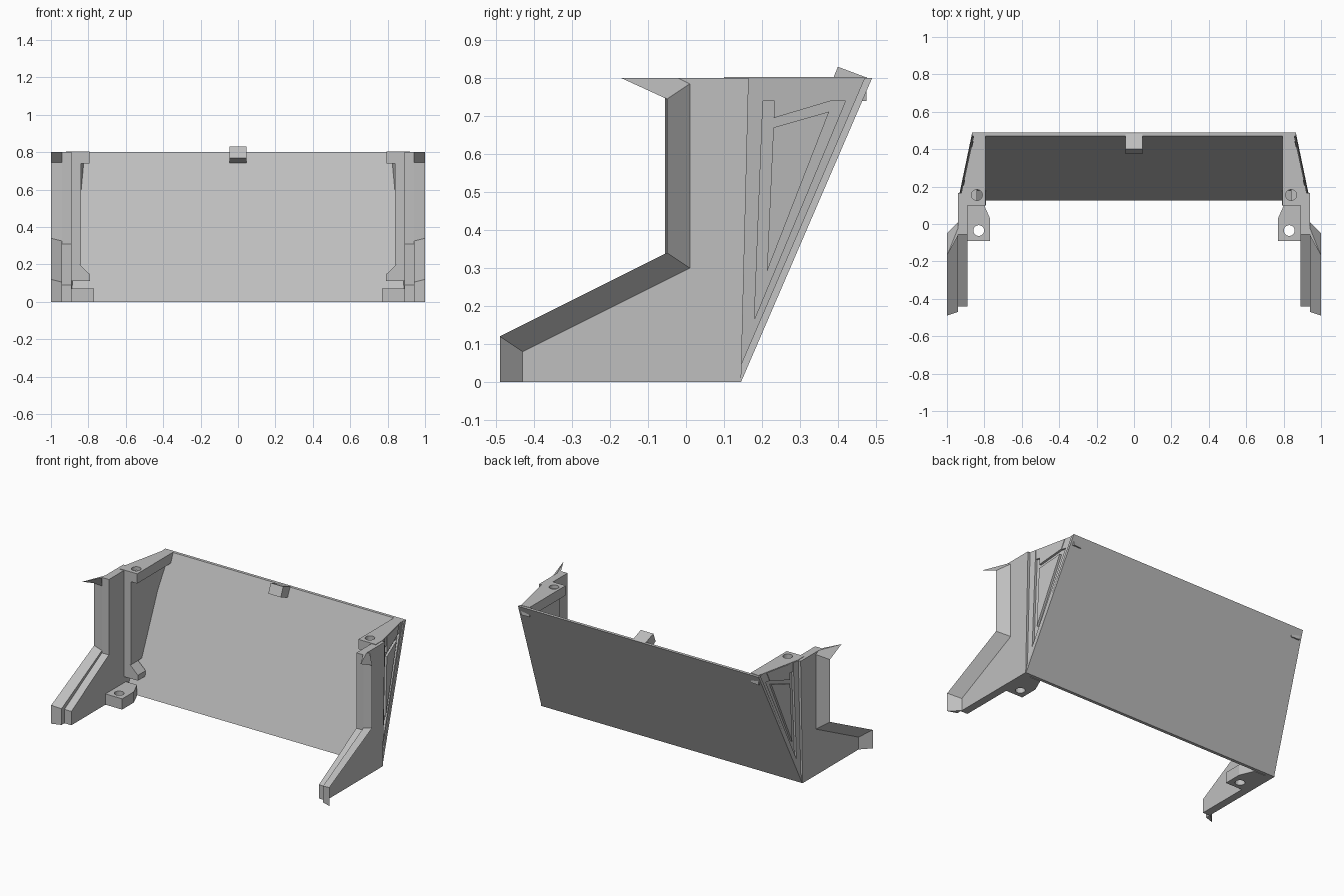
import bpy, bmesh

cube = bpy.data.objects.get("Cube")
if cube:
    bpy.data.objects.remove(cube, do_unlink=True)

grey = bpy.data.materials.new("plain grey")
grey.use_nodes = True
grey.diffuse_color = (0.52, 0.52, 0.52, 1)
grey.node_tree.nodes["Principled BSDF"].inputs["Base Color"].default_value = grey.diffuse_color


def loft(name, rings, mirror=True):
    """Join closed rings of equal length and cap both ends."""
    bm = bmesh.new()
    rows = [[bm.verts.new(p) for p in ring] for ring in rings]
    n = len(rows[0])
    for a, b in zip(rows, rows[1:]):
        for i in range(n):
            j = (i + 1) % n
            bm.faces.new((a[i], a[j], b[j], b[i]))
    bm.faces.new(rows[0])
    bm.faces.new(rows[-1])
    bmesh.ops.recalc_face_normals(bm, faces=bm.faces)
    mesh = bpy.data.meshes.new(name)
    bm.to_mesh(mesh)
    bm.free()
    mesh.materials.append(grey)
    obj = bpy.data.objects.new(name, mesh)
    bpy.context.collection.objects.link(obj)
    if mirror:
        obj.modifiers.new("mirror", 'MIRROR')
    return obj


def side_prism(name, profile, inner, outer, mirror=True):
    """Extrude a (y, z) profile between two x limits, each a function of y."""
    return loft(name, [[(f(y), y, z) for y, z in profile] for f in (inner, outer)], mirror)


def slab(name, plan, low, high):
    return loft(name, [[(x, y, z) for x, y in plan] for z in (low, high)])


def at(x):
    return lambda y: x


def slant(inset):
    return lambda y: 0.94 - (y - 0.145) * 0.217 - inset


def drill(obj, x, y, z):
    """Cut a round screw hole through a bracket, before it is mirrored."""
    bpy.ops.mesh.primitive_cylinder_add(vertices=24, radius=0.029, depth=0.3, location=(x, y, z))
    cutter = bpy.context.object
    mirror = obj.modifiers["mirror"]
    obj.modifiers.remove(mirror)
    cut = obj.modifiers.new("hole", 'BOOLEAN')
    cut.operation, cut.solver, cut.object = 'DIFFERENCE', 'EXACT', cutter
    bpy.context.view_layer.update()
    graph = bpy.context.evaluated_depsgraph_get()
    mesh = bpy.data.meshes.new_from_object(obj.evaluated_get(graph))
    obj.modifiers.clear()
    obj.data = mesh
    bpy.data.objects.remove(cutter, do_unlink=True)
    mesh.materials.clear()
    mesh.materials.append(grey)
    obj.modifiers.new("mirror", 'MIRROR')


# Sloping back panel, narrower at the top
loft("back_panel", [
    [(-w, y, z), (w, y, z), (w, y + 0.02, z), (-w, y + 0.02, z)]
    for w, y, z in ((0.937, 0.125, 0), (0.865, 0.47, 0.8))], mirror=False)

# Centre clip on the top edge
side_prism("centre_clip", [(0.40, 0.83), (0.375, 0.77), (0.447, 0.74), (0.48, 0.8)],
           at(-0.045), at(0.045), mirror=False)

# Side plates with foot and upright
side_prism("side_plate", [
    (-0.44, 0), (-0.44, 0.09), (-0.055, 0.31), (-0.055, 0.8),
    (0.165, 0.8), (0.145, 0)], at(0.89), at(0.94))

# Flared outer rim: plate edge, outer edge and inner edge at each station
root = [(-0.43, 0), (-0.43, 0.08), (0.01, 0.30), (0.01, 0.785), (-0.02, 0.8)]
rim = [(-0.49, 0), (-0.49, 0.12), (-0.05, 0.34), (-0.05, 0.745), (-0.17, 0.8)]
inside = [(-0.47, 0), (-0.47, 0.105), (-0.055, 0.325), (-0.055, 0.745), (-0.06, 0.8)]
loft("flared_rim", [[(0.94, *a), (1.0, *b), (0.94, *c)] for a, b, c in zip(root, rim, inside)])

# Side walls closing the gap to the panel
side_prism("side_wall", [(0.13, 0), (0.15, 0.8), (0.48, 0.8), (0.14, 0)],
           slant(0.05), slant(0.026))
side_prism("wall_block", [(0.1, 0.2), (0.1, 0.78), (0.47, 0.78), (0.22, 0.2)],
           at(0.84), slant(0.027))

# Raised wall strips and triangles, leaving open grooves between them
panels = {
    "front_strip": [(0.145, 0), (0.165, 0.8), (0.205, 0.8), (0.18, 0.165)],
    "rear_strip": [(0.145, 0), (0.18, 0.165), (0.445, 0.8), (0.485, 0.8)],
    "lower_triangle": [(0.213, 0.29), (0.23, 0.67), (0.377, 0.712)],
    "upper_panel": [(0.231, 0.695), (0.235, 0.8), (0.412, 0.8), (0.388, 0.742)],
}
for name, profile in panels.items():
    side_prism(name, profile, slant(0.03), slant(0.012))

# Top flange with screw boss
flange = slab("top_flange", [
    (0.795, 0.1), (0.795, 0.47), (0.853, 0.475), (0.92, 0.165), (0.92, 0.1)], 0.74, 0.803)
drill(flange, 0.84, 0.155, 0.78)

# Small wedge at the foot of the wall block
loft("lower_wedge", [
    [(0.79, 0.1, 0.11), (0.79, 0.18, 0.11), (0.79, 0.18, 0.145), (0.79, 0.1, 0.145)],
    [(0.9, 0.1, 0.11), (0.9, 0.18, 0.11), (0.9, 0.18, 0.25), (0.9, 0.1, 0.25)]])

# Bottom bracket with screw hole
bracket = slab("bottom_bracket", [
    (0.77, -0.09), (0.90, -0.09), (0.90, 0.12), (0.81, 0.12), (0.77, 0.03)], 0, 0.07)
drill(bracket, 0.83, -0.035, 0.03)
